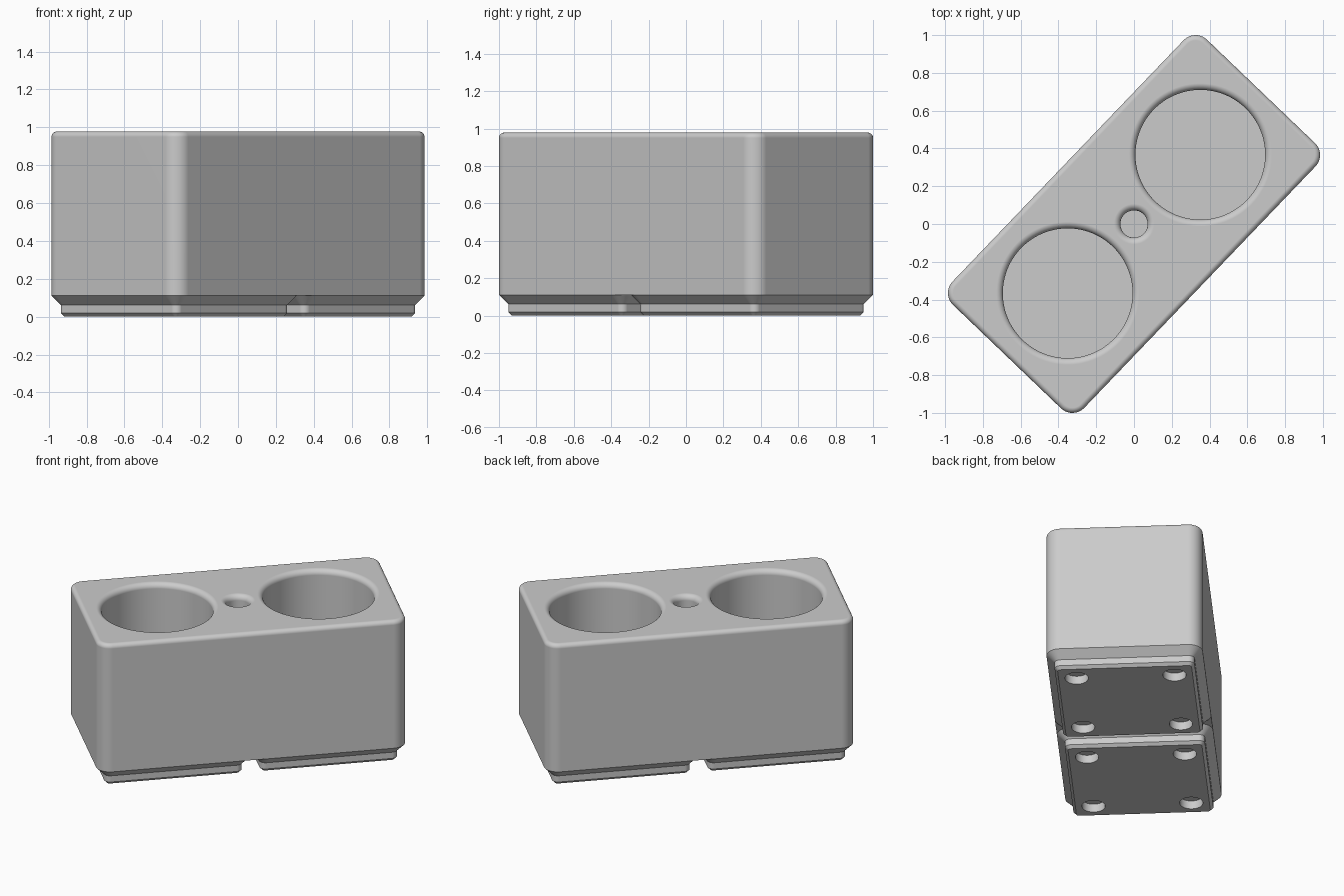
import bpy, bmesh, math
from mathutils import Matrix, Vector

if "Cube" in bpy.data.objects:
    bpy.data.objects.remove(bpy.data.objects["Cube"])

S = 1 / 42.95                       # millimetres to scene units
PLACE = Matrix.Rotation(math.radians(46.24), 4, 'Z') @ Matrix.Scale(S, 4)

grey = bpy.data.materials.new("light_grey")
grey.diffuse_color = (0.6, 0.6, 0.6, 1)
grey.use_nodes = True
grey.node_tree.nodes["Principled BSDF"].inputs["Base Color"].default_value = grey.diffuse_color


def rounded_rect(a, b, r, inset, z, n=10):
    """Ring of points for a rounded rectangle of half sizes a, b."""
    pts = []
    for i, (sx, sy) in enumerate([(1, 1), (-1, 1), (-1, -1), (1, -1)]):
        for k in range(n + 1):
            t = math.pi / 2 * (i + k / n)
            pts.append(Vector((sx * (a - r) + (r - inset) * math.cos(t),
                               sy * (b - r) + (r - inset) * math.sin(t), z)))
    return pts


def circle(r, z, n=96):
    return [Vector((r * math.cos(2 * math.pi * k / n), r * math.sin(2 * math.pi * k / n), z))
            for k in range(n)]


def loft(name, rings, offset=(0, 0)):
    """Skin a stack of rings, lowest first, and cap both ends."""
    bm = bmesh.new()
    shift = Vector((offset[0], offset[1], 0))
    loops = [[bm.verts.new(PLACE @ (p + shift)) for p in ring] for ring in rings]
    n = len(loops[0])
    for lo, hi in zip(loops, loops[1:]):
        for k in range(n):
            bm.faces.new((lo[k], lo[(k + 1) % n], hi[(k + 1) % n], hi[k]))
    bm.faces.new(loops[0][::-1])
    bm.faces.new(loops[-1])
    me = bpy.data.meshes.new(name)
    bm.to_mesh(me)
    bm.free()
    me.materials.append(grey)
    ob = bpy.data.objects.new(name, me)
    bpy.context.collection.objects.link(ob)
    return ob


def finish(ob, cutters):
    """Cut the holes, then smooth the rounded surfaces."""
    bpy.ops.object.select_all(action='DESELECT')
    bpy.context.view_layer.objects.active = ob
    ob.select_set(True)
    for c in cutters:
        mod = ob.modifiers.new("cut", 'BOOLEAN')
        mod.operation, mod.solver, mod.object = 'DIFFERENCE', 'EXACT', c
        bpy.ops.object.modifier_apply(modifier=mod.name)
        bpy.data.objects.remove(c)
    bpy.ops.object.shade_smooth_by_angle(angle=math.radians(30))
    wn = ob.modifiers.new("normals", 'WEIGHTED_NORMAL')
    wn.keep_sharp = True


TOP, FLOOR, BASE = 42, 7, 4.75
ARC = [math.pi / 2 * k / 8 for k in range(9)]


def pocket(r, x, n):
    """Cutter for a round pocket with a rounded rim."""
    f = 1.5
    rings = [circle(r, FLOOR, n)]
    rings += [circle(r + f * (1 - math.cos(t)), TOP - f + f * math.sin(t), n) for t in ARC]
    rings.append(circle(r + f, TOP + 2, n))
    return loft("pocket_cutter", rings, (x, 0))


# Block with rounded corners and rounded top edge
EDGE = 1.2
size = (41.75, 20.75, 3.75)
rings = [rounded_rect(*size, 0, BASE)]
rings += [rounded_rect(*size, EDGE * (1 - math.cos(t)), TOP - EDGE + EDGE * math.sin(t)) for t in ARC]
body = loft("body", rings)
finish(body, [pocket(14.75, -21.8, 96), pocket(14.75, 21.8, 96), pocket(3.1, 0, 48)])

# Two stepped feet, each with four round recesses underneath
for side, cx in (("left", -21), ("right", 21)):
    cell = (20.75, 20.75, 3.75)
    foot = loft(side + "_foot", [rounded_rect(*cell, i, z) for i, z in
                                 ((2.95, 0), (2.15, 0.8), (2.15, 2.6), (0, BASE))])
    foot.data.transform(Matrix.Translation(PLACE @ Vector((cx, 0, 0))))
    finish(foot, [loft("recess_cutter", [circle(3.1, -1, 40), circle(3.1, 2.4, 40)],
                       (cx + sx * 13, sy * 13)) for sx in (-1, 1) for sy in (-1, 1)])
